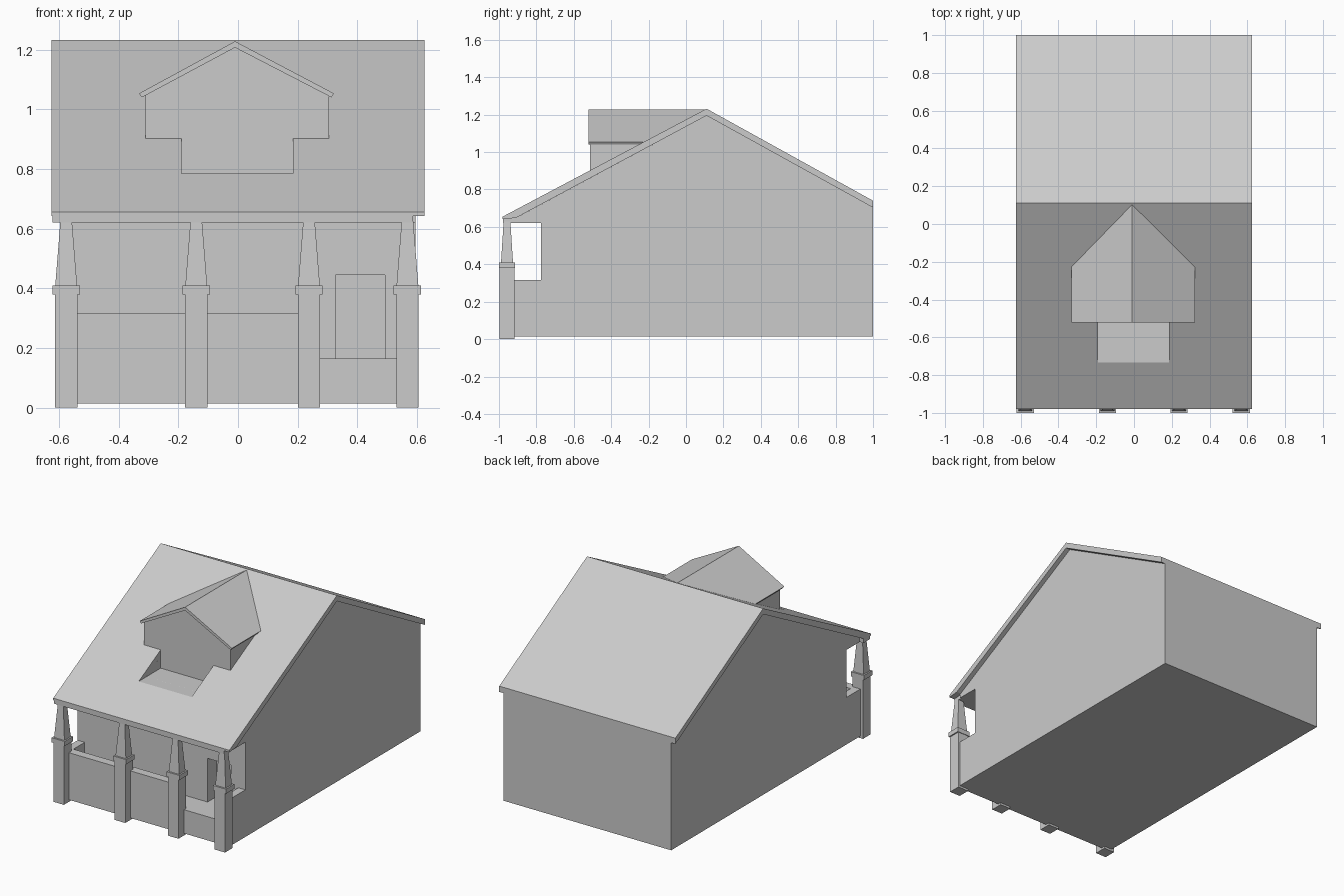
import bpy, bmesh

cube = bpy.data.objects.get("Cube")
if cube:
    bpy.data.objects.remove(cube, do_unlink=True)

GREY = (0.6, 0.6, 0.6, 1.0)
mat = bpy.data.materials.new("plain grey")
mat.use_nodes = True
mat.diffuse_color = GREY
mat.node_tree.nodes["Principled BSDF"].inputs["Base Color"].default_value = GREY


def finish(name, bm):
    bmesh.ops.recalc_face_normals(bm, faces=bm.faces[:])
    mesh = bpy.data.meshes.new(name)
    bm.to_mesh(mesh)
    bm.free()
    mesh.materials.append(mat)
    obj = bpy.data.objects.new(name, mesh)
    bpy.context.collection.objects.link(obj)
    return obj


def prism(name, profile, start, end, axis):
    """Extrude a 2D profile (other axis, z) along x or y."""
    bm = bmesh.new()
    def place(a, z, t):
        return (t, a, z) if axis == "x" else (a, t, z)
    verts = [bm.verts.new(place(a, z, start)) for a, z in profile]
    face = bm.faces.new(verts)
    out = bmesh.ops.extrude_face_region(bm, geom=[face])
    for v in out["geom"]:
        if isinstance(v, bmesh.types.BMVert):
            v.co = place(v.co.y if axis == "x" else v.co.x, v.co.z, end)
    return finish(name, bm)


def box(name, x0, x1, y0, y1, z0, z1):
    return prism(name, [(y0, z0), (y1, z0), (y1, z1), (y0, z1)], x0, x1, "x")


def cut(targets, cutter):
    for obj in targets:
        mod = obj.modifiers.new("cut", "BOOLEAN")
        mod.operation = "DIFFERENCE"
        mod.solver = "EXACT"
        mod.object = cutter
        bpy.context.view_layer.objects.active = obj
        bpy.ops.object.modifier_apply(modifier=mod.name)
    bpy.data.objects.remove(cutter, do_unlink=True)


# House body, overhanging the porch, and the main gable roof
WALL = 0.595
PORCH_BACK = -0.775
BASE, FLOOR, SILL, CEILING = 0.013, 0.165, 0.315, 0.62

body = prism("house_body", [(-0.915, CEILING), (PORCH_BACK, CEILING), (PORCH_BACK, BASE),
                            (1, BASE), (1, 0.703), (0.11, 1.195), (-0.915, 0.645)],
             -WALL, WALL, "x")
roof = prism("main_roof", [(-0.98, 0.655), (0.11, 1.232), (1, 0.74), (1, 0.703),
                           (0.11, 1.195), (-0.91, 0.648), (-0.98, 0.642)],
             -0.625, 0.625, "x")
box("porch_beam", -0.622, 0.587, -0.978, -0.91, CEILING, 0.65)

# Sunken balcony in front of the dormer, and the door recess
cut([body, roof], box("balcony_cutter", -0.19, 0.185, -0.8, -0.5, 0.785, 1.1))
cut([body], box("door_cutter", 0.327, 0.493, -0.85, -0.685, FLOOR, 0.445))

# Dormer
prism("dormer_walls", [(-0.31, 0.8), (-0.19, 0.78), (0.185, 0.78), (0.305, 0.8),
                       (0.305, 1.05), (-0.01, 1.21), (-0.31, 1.05)], -0.512, 0.06, "y")
prism("dormer_roof", [(-0.332, 1.053), (-0.01, 1.228), (0.322, 1.053), (0.313, 1.04),
                      (-0.01, 1.207), (-0.322, 1.04)], -0.522, 0.1, "y")

# Porch floor, front parapet and side parapets
box("porch_floor", -WALL, WALL, -0.94, PORCH_BACK, BASE, FLOOR)
box("front_parapet", -WALL, 0.24, -0.945, -0.89, BASE, SILL)
for side, s in (("left", 1), ("right", -1)):
    box(side + "_parapet", s * (WALL - 0.05), s * WALL, -0.93, PORCH_BACK, BASE, SILL)


# Porch columns: square pier, cap and tapered post
def column(name, x):
    bm = bmesh.new()
    rings = []
    y = -0.957
    for z, rx, ry in ((0, 0.0375, 0.039), (0.38, 0.0375, 0.039), (0.38, 0.046, 0.043),
                      (0.41, 0.046, 0.043), (0.41, 0.0365, 0.032), (0.63, 0.019, 0.018)):
        rings.append([bm.verts.new((x + sx * rx, y + sy * ry, z))
                      for sx, sy in ((-1, -1), (1, -1), (1, 1), (-1, 1))])
    for a, b in zip(rings, rings[1:]):
        for i in range(4):
            j = (i + 1) % 4
            bm.faces.new((a[i], a[j], b[j], b[i]))
    bm.faces.new(rings[0])
    bm.faces.new(rings[-1])
    finish(name, bm)


for i, x in enumerate((-0.576, -0.14, 0.238, 0.568)):
    column("porch_column_%d" % (i + 1), x)
